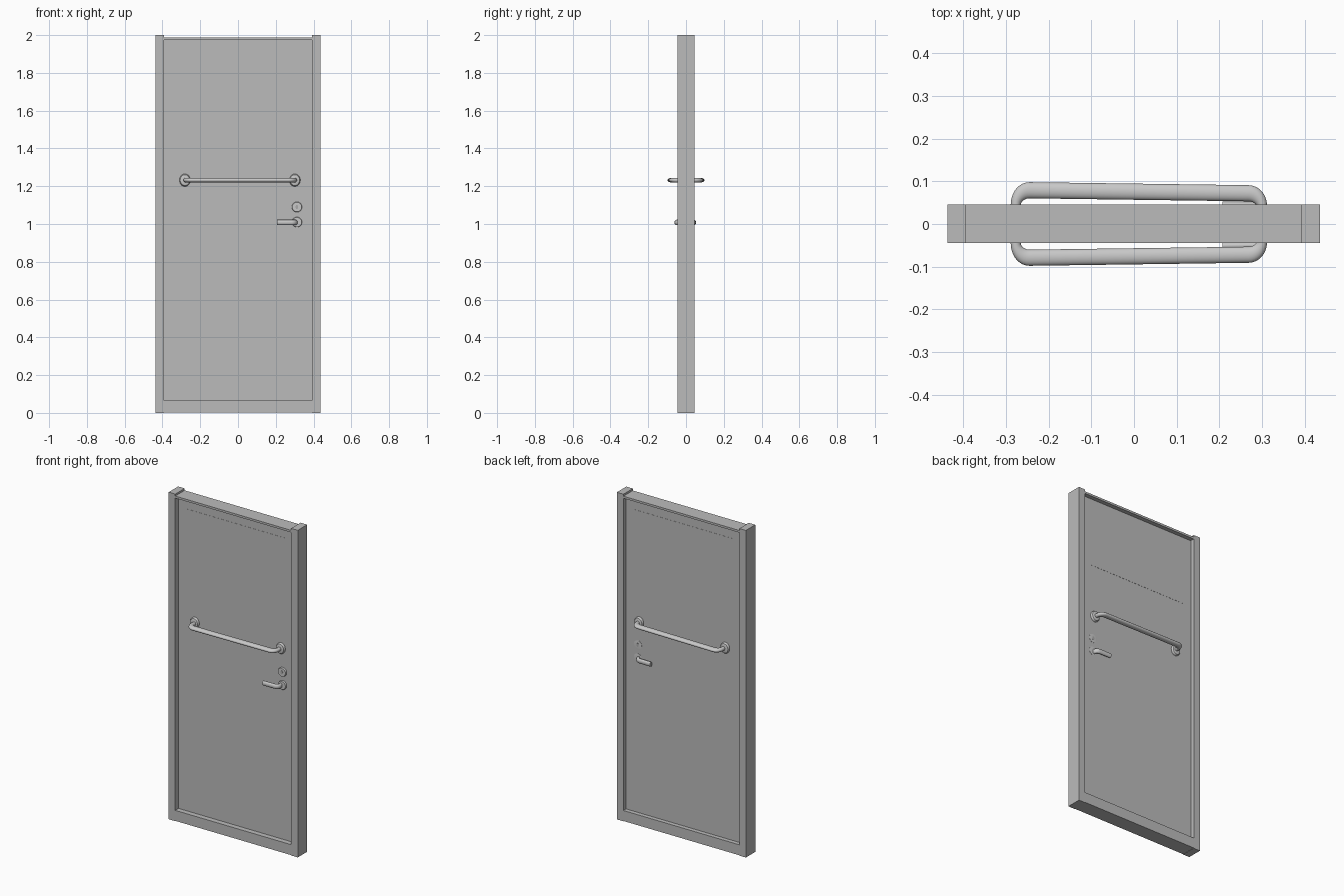
import bpy, bmesh, math
from mathutils import Vector

if "Cube" in bpy.data.objects:
    bpy.data.objects.remove(bpy.data.objects["Cube"])

def material(name, v):
    m = bpy.data.materials.new(name)
    m.diffuse_color = (v, v, v, 1)
    m.use_nodes = True
    m.node_tree.nodes["Principled BSDF"].inputs["Base Color"].default_value = m.diffuse_color
    return m

BODY = material("door_grey", 0.5)
METAL = material("metal_grey", 0.58)
DARK = material("keyhole_grey", 0.4)

def finish(name, bm, mat, smooth=False):
    bmesh.ops.recalc_face_normals(bm, faces=bm.faces)
    me = bpy.data.meshes.new(name)
    bm.to_mesh(me)
    bm.free()
    me.materials.append(mat)
    ob = bpy.data.objects.new(name, me)
    bpy.context.collection.objects.link(ob)
    if smooth:
        bpy.ops.object.select_all(action='DESELECT')
        ob.select_set(True)
        bpy.context.view_layer.objects.active = ob
        bpy.ops.object.shade_smooth_by_angle(angle=math.radians(40))
    return ob

def box(name, x, y, z, mat):
    bm = bmesh.new()
    bmesh.ops.create_cube(bm, size=1)
    for v in bm.verts:
        for i, (a, b) in enumerate((x, y, z)):
            v.co[i] = a if v.co[i] < 0 else b
    return finish(name, bm, mat)

def loft(name, rings, mat):
    bm = bmesh.new()
    rows = [[bm.verts.new(p) for p in r] for r in rings]
    n = len(rows[0])
    for a, b in zip(rows, rows[1:]):
        for i in range(n):
            j = (i + 1) % n
            bm.faces.new((a[i], a[j], b[j], b[i]))
    bm.faces.new(rows[0])
    bm.faces.new(rows[-1])
    return finish(name, bm, mat, True)

def dome(name, x, z, profile, mat, stretch=1.0, n=32):
    # profile: (radius, y) pairs; turned around the y axis
    loft(name, [[(x + r * math.cos(t), y, z + stretch * r * math.sin(t))
                 for t in (2 * math.pi * i / n for i in range(n))]
                for r, y in profile], mat)

def tube(name, path, z, half_w, half_h, mat, ystretch=1.0, n=20):
    # elliptical tube along a path lying in a horizontal plane
    pts = [Vector((x, y / ystretch, z)) for x, y in path]
    rings = []
    for i, p in enumerate(pts):
        d = (pts[min(i + 1, len(pts) - 1)] - pts[max(i - 1, 0)]).normalized()
        side = Vector((-d.y, d.x, 0))
        ring = []
        for k in range(n):
            t = 2 * math.pi * k / n
            q = p + side * half_w * math.cos(t) + Vector((0, 0, half_h * math.sin(t)))
            ring.append((q.x, q.y * ystretch, q.z))
        rings.append(ring)
    loft(name, rings, mat)

def arc(cx, cy, rx, ry, a0, a1, steps=8):
    return [(cx + rx * math.cos(math.radians(a0 + (a1 - a0) * i / steps)),
             cy + ry * math.sin(math.radians(a0 + (a1 - a0) * i / steps)))
            for i in range(steps + 1)]

# Frame
Y = (-0.045, 0.046)
box("left_jamb", (-0.437, -0.393), Y, (0, 2), BODY)
box("right_jamb", (0.391, 0.436), Y, (0, 2), BODY)
box("header", (-0.393, 0.391), Y, (1.975, 1.988), BODY)
box("threshold", (-0.393, 0.391), Y, (0.002, 0.066), BODY)

# Door leaf with flush upper panel
FRONT, BACK = -0.013, 0.02
box("door_leaf", (-0.393, 0.391), (FRONT, BACK), (0.066, 1.975), BODY)
box("upper_panel", (-0.333, 0.33), (FRONT - 0.001, BACK + 0.001), (1.553, 1.912), BODY)

# Hardware on both faces
for side, s, face in (("front", -1, FRONT), ("back", 1, BACK)):
    # Pull bar, slightly closer to the door at its right end
    path = [(-0.277, face)]
    path += arc(-0.245, s * 0.045, 0.032, s * 0.034, 180, 90)
    path += arc(0.268, s * 0.041, 0.032, s * 0.031, 90, 0)
    path += [(0.300, face)]
    tube(side + "_pull_bar", path, 1.232, 0.0118, 0.0118, METAL, 1.6)
    for end, x in (("left", -0.281), ("right", 0.301)):
        dome(f"{side}_{end}_bar_flange", x, 1.232,
             [(0.029, face), (0.029, face + s * 0.006), (0.025, face + s * 0.013),
              (0.015, face + s * 0.016)], METAL, 1.15)

    # Rosettes, nearly flush on the back
    t = 0.010 if s < 0 else 0.001
    for part, z in (("lock", 1.09), ("lever", 1.01)):
        dome(f"{side}_{part}_rosette", 0.312, z,
             [(0.027, face), (0.027, face + s * t * 0.7), (0.025, face + s * t)], METAL)
    dome(side + "_keyhole", 0.312, 1.09,
         [(0.007, face), (0.007, face + s * (t + 0.002))], DARK, 1.6, 16)

    # Lever handle
    tip = -0.050 if s < 0 else 0.042
    path = [(0.305, face)]
    path += arc(0.283, tip - s * 0.020, 0.022, s * 0.020, 0, 90)
    path += [(0.207, tip + s * 0.001)]
    tube(side + "_lever", path, 1.008, 0.010, 0.0145, METAL)
